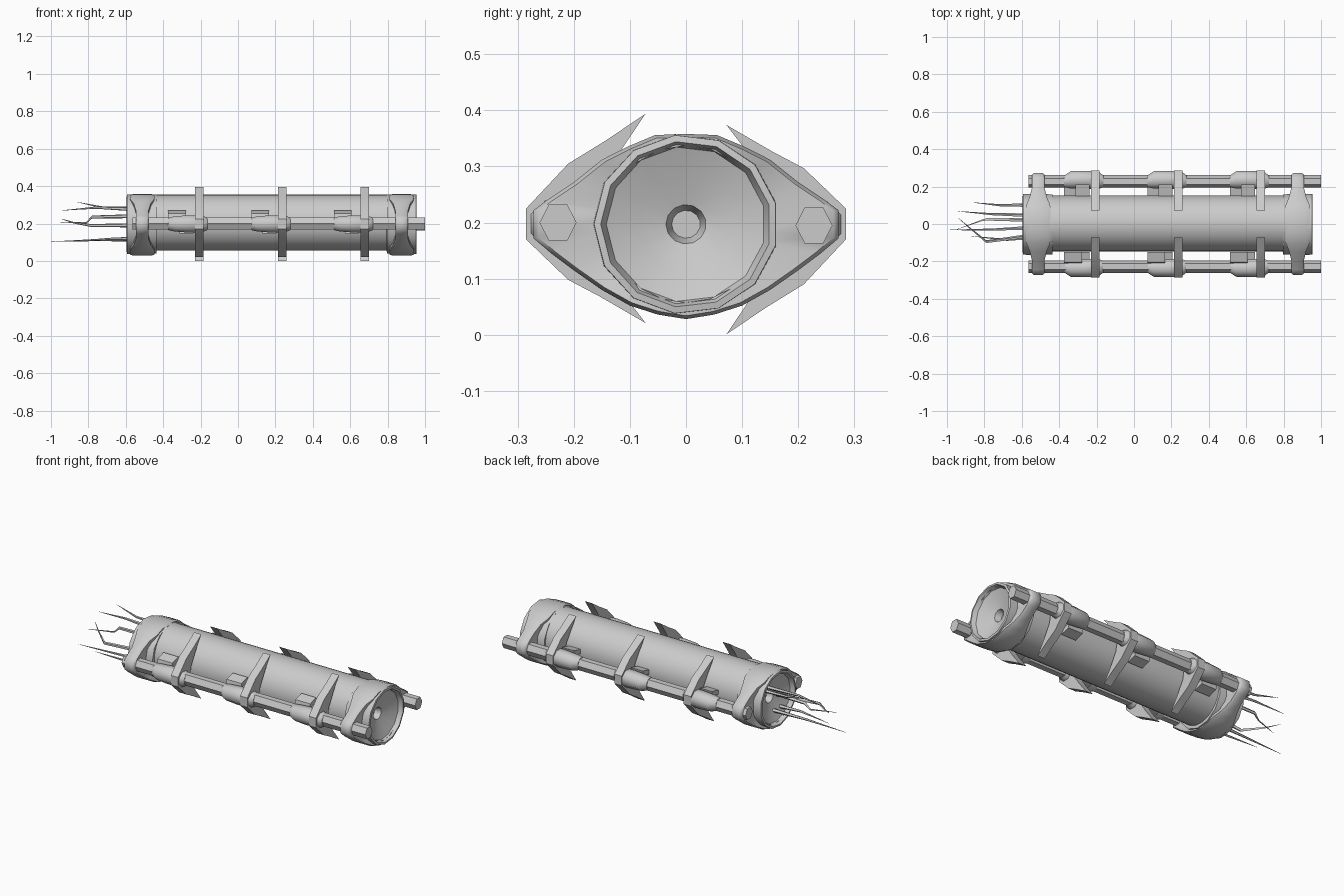
import bpy, bmesh, math
from mathutils import Vector

if "Cube" in bpy.data.objects:
    bpy.data.objects.remove(bpy.data.objects["Cube"])

grey = bpy.data.materials.new("plain_grey")
grey.diffuse_color = (0.6, 0.6, 0.6, 1)
grey.use_nodes = True
grey.node_tree.nodes["Principled BSDF"].inputs["Base Color"].default_value = grey.diffuse_color
ZC = 0.1975   # height of the long axis


def finish(name, verts, faces, angle=35):
    me = bpy.data.meshes.new(name)
    me.from_pydata([tuple(v) for v in verts], [], faces)
    bm = bmesh.new()
    bm.from_mesh(me)
    bmesh.ops.recalc_face_normals(bm, faces=bm.faces)
    bm.to_mesh(me)
    bm.free()
    me.materials.append(grey)
    ob = bpy.data.objects.new(name, me)
    bpy.context.collection.objects.link(ob)
    bpy.ops.object.select_all(action='DESELECT')
    ob.select_set(True)
    bpy.context.view_layer.objects.active = ob
    bpy.ops.object.shade_smooth_by_angle(angle=math.radians(angle))
    return ob


def loft(name, rings, closed=False, caps=True, angle=35):
    n, m = len(rings[0]), len(rings)
    verts = [v for r in rings for v in r]
    faces = []
    for i in range(m if closed else m - 1):
        a, b = i * n, ((i + 1) % m) * n
        faces += [(a + k, a + (k + 1) % n, b + (k + 1) % n, b + k) for k in range(n)]
    if caps and not closed:
        faces += [tuple(range(n)), tuple(range((m - 1) * n, m * n))]
    return finish(name, verts, faces, angle)


def ring(x, y, z, ry, rz, n, turn=0.0):
    return [(x, y + ry * math.cos(2 * math.pi * k / n + turn),
             z + rz * math.sin(2 * math.pi * k / n + turn)) for k in range(n)]


def flip(p, side):
    # the two sides are half-turn copies about the long axis
    return p if side > 0 else (p[0], -p[1], 2 * ZC - p[2])


# Main tube
loft("main_tube", [ring(x, 0.003, 0.205, 0.149, 0.149, 40) for x in (-0.5, 0.86)])

# End collars: outer shell, rim, concave dish and central socket
for name, cx, out in (("rear", -0.515, -1), ("front", 0.875, 1)):
    prof = [(-0.08, 0.148), (-0.078, 0.163), (0.0, 0.166), (0.078, 0.164),
            (0.08, 0.152), (0.055, 0.142), (0.035, 0.09), (0.02, 0.036), (-0.02, 0.024)]
    rings = [ring(cx + out * dx, 0, 0.197, r, r * 0.975, 13, 0.24) for dx, r in prof]
    loft(name + "_collar", rings, angle=40)

# Lens shaped straps joining the collars to the side rods
half = [(0.0, 0.358), (0.055, 0.356), (0.105, 0.335), (0.15, 0.312), (0.2, 0.272),
        (0.245, 0.242), (0.272, 0.222), (0.272, 0.172), (0.24, 0.145), (0.2, 0.115),
        (0.15, 0.08), (0.1, 0.052), (0.05, 0.036), (0.0, 0.028)]
outline = half + [(-y, z) for y, z in half[-2:0:-1]]
for name, cx in (("rear_strap", -0.512), ("front_strap", 0.875)):
    rings = []
    for y, z in outline:
        t = min(1, max(0, (abs(y) - 0.1) / 0.08))
        w = 0.066 * (1 - t) + 0.034 * t
        d = Vector((y, z - ZC))
        inner = d.normalized() * 0.14
        e = d * 0.965
        rings.append([(cx - w, inner.x, ZC + inner.y), (cx - w, e.x, ZC + e.y),
                      (cx - w * 0.7, y, z), (cx + w * 0.7, y, z),
                      (cx + w, e.x, ZC + e.y), (cx + w, inner.x, ZC + inner.y)])
    loft(name, rings, closed=True, angle=50)

# Side rods with clasps, claws and grip fingers
claw = [(0.285, 0.225), (0.21, 0.297), (0.155, 0.326), (0.072, 0.374), (0.125, 0.305),
        (0.162, 0.25), (0.175, 0.2), (0.165, 0.15), (0.122, 0.075), (0.072, 0.001),
        (0.145, 0.05), (0.21, 0.09), (0.285, 0.17)]
for side, tag in ((1, "back"), (-1, "front")):
    def put(rings):
        return [[flip(p, side) for p in r] for r in rings]

    loft(tag + "_rod", put([ring(x, 0.228, 0.195, 0.033, 0.037, 6)
                            for x in (-0.565, 1.0)]), angle=30)
    for i, x0 in enumerate((-0.208, 0.236, 0.677)):
        # swollen clasp around the rod
        spec = [(-0.165, 0.228, 0.034, 0.036), (-0.13, 0.236, 0.05, 0.044),
                (-0.06, 0.236, 0.05, 0.05), (0.015, 0.234, 0.052, 0.048),
                (0.045, 0.228, 0.034, 0.036)]
        loft(f"{tag}_clasp_{i}", put([ring(x0 + dx, y, 0.197, ry, rz, 8, math.pi / 8)
                                      for dx, y, ry, rz in spec]), angle=50)
        # pair of pointed claws reaching over and under the tube
        loft(f"{tag}_claw_{i}", put([[(x0 + dx, y, z) for y, z in claw]
                                     for dx in (-0.023, 0.023)]))
        # short fingers resting on the tube
        for j, (xa, xb, z) in enumerate(((-0.165, -0.07, 0.14), (-0.105, -0.03, 0.22))):
            quad = [(0.15, z - 0.014), (0.205, z + 0.002), (0.21, z + 0.028), (0.15, z + 0.014)]
            loft(f"{tag}_finger_{i}_{j}", put([[(x0 + dx, y, zz) for y, zz in quad]
                                               for dx in (xa, xb)]))

# Loose wires trailing from the rear end, tapering to points
wires = [
    [(-0.53, 0.10, 0.28), (-0.72, 0.10, 0.285), (-0.86, 0.115, 0.315)],
    [(-0.53, 0.045, 0.275), (-0.76, 0.052, 0.285), (-0.94, 0.068, 0.27)],
    [(-0.53, 0.02, 0.24), (-0.78, 0.025, 0.235), (-0.81, 0.02, 0.205), (-0.95, -0.03, 0.205)],
    [(-0.53, -0.06, 0.19), (-0.79, -0.095, 0.19), (-0.88, -0.02, 0.205), (-0.945, 0.037, 0.225)],
    [(-0.53, -0.02, 0.115), (-0.75, -0.03, 0.112), (-1.0, -0.032, 0.103)],
    [(-0.53, -0.07, 0.12), (-0.68, -0.085, 0.118), (-0.87, -0.065, 0.108)],
]
for i, path in enumerate(wires):
    last = len(path) - 1
    loft(f"wire_{i}", [ring(*p, *([0.011 * (1 - k / last) + 0.0008] * 2), 5)
                       for k, p in enumerate(path)], angle=60)
